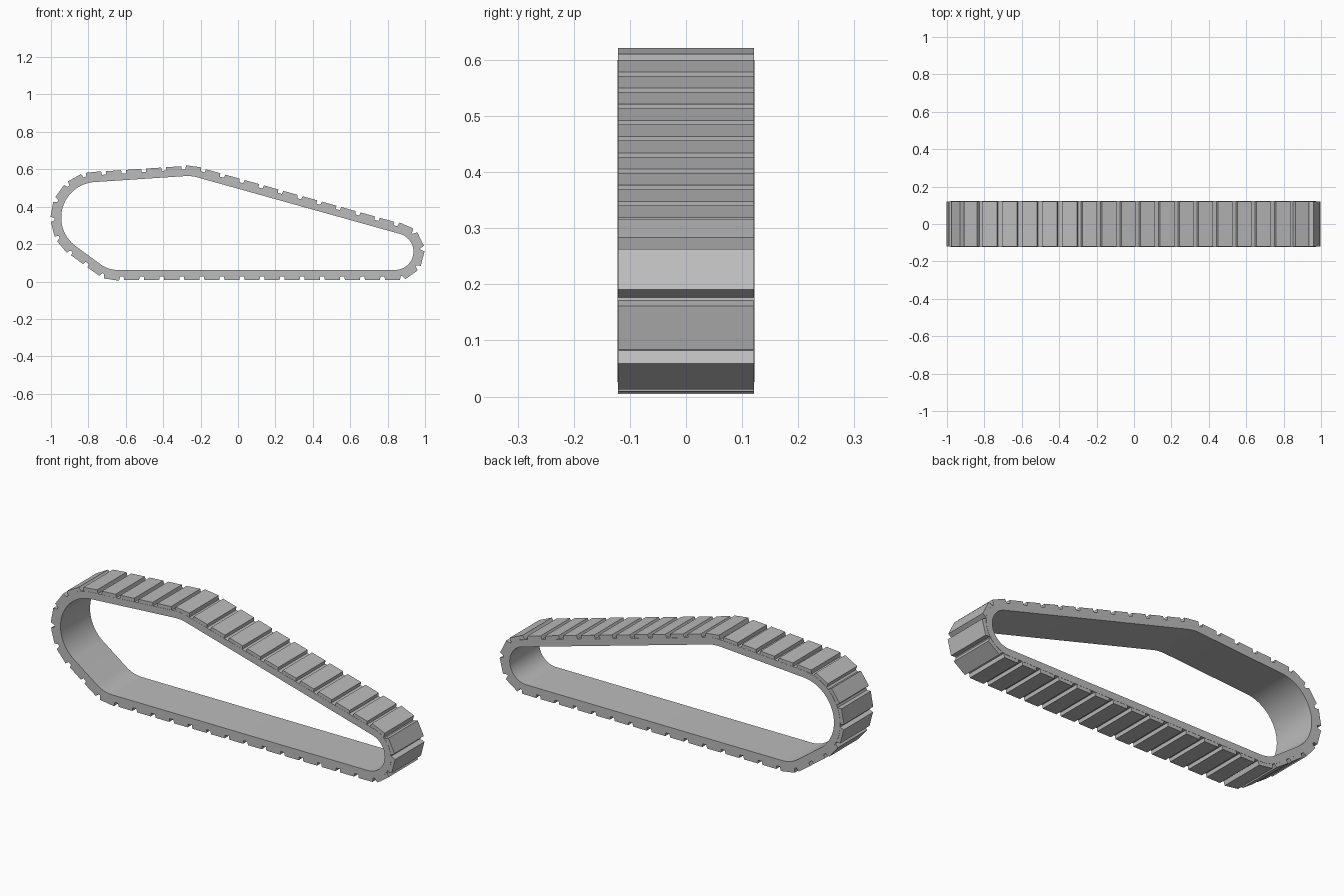
import bpy, bmesh, math
from mathutils import Vector

cube = bpy.data.objects.get("Cube")
if cube:
    bpy.data.objects.remove(cube, do_unlink=True)

# Guide wheels the track wraps around: x, z, radius
WHEELS = [(0.84, 0.16, 0.098), (-0.27, 0.364, 0.2),
          (-0.755, 0.342, 0.19), (-0.645, 0.212, 0.15)]
STEPS = 180
BELT, TREAD = 0.036, 0.054          # outer offsets of belt and pads
HALF_WIDTH = 0.1225

rubber = bpy.data.materials.new("track_grey")
rubber.use_nodes = True
GREY = (0.5, 0.5, 0.5, 1)
rubber.diffuse_color = GREY
rubber.node_tree.nodes["Principled BSDF"].inputs["Base Color"].default_value = GREY


def outline(offset):
    """Closed loop stretched round the wheels, pushed out by offset."""
    loop = []
    for i in range(STEPS):
        a = math.tau * (0.75 + (i + 0.5) / STEPS)
        n = Vector((math.cos(a), math.sin(a)))
        x, z, r = max(WHEELS, key=lambda w: w[0] * n.x + w[1] * n.y + w[2])
        loop.append(Vector((x, z)) + n * (r + offset))
    return loop


def finish(name, bm):
    bmesh.ops.recalc_face_normals(bm, faces=bm.faces)
    mesh = bpy.data.meshes.new(name)
    bm.to_mesh(mesh)
    bm.free()
    mesh.materials.append(rubber)
    obj = bpy.data.objects.new(name, mesh)
    bpy.context.collection.objects.link(obj)
    return obj


# Belt: a rectangular section swept round the loop
bm = bmesh.new()
rings = []
for p, q in zip(outline(0), outline(BELT)):
    rings.append([bm.verts.new((v.x, y, v.y)) for v, y in
                  ((p, -HALF_WIDTH), (q, -HALF_WIDTH), (q, HALF_WIDTH), (p, HALF_WIDTH))])
for i, ring in enumerate(rings):
    prev = rings[i - 1]
    for k in range(4):
        j = (k + 1) % 4
        bm.faces.new((prev[k], prev[j], ring[j], ring[k]))
belt = finish("track_belt", bm)
bpy.ops.object.select_all(action='DESELECT')
belt.select_set(True)
bpy.context.view_layer.objects.active = belt
bpy.ops.object.shade_smooth_by_angle(angle=math.radians(30))

# Tread pads: flat tapered bars spaced evenly along the outer loop
path = outline(TREAD)
lengths = [(path[(i + 1) % STEPS] - p).length for i, p in enumerate(path)]
total = sum(lengths)


def along(s):
    s %= total
    for i, d in enumerate(lengths):
        if s <= d:
            return path[i].lerp(path[(i + 1) % STEPS], s / d if d else 0)
        s -= d
    return path[0]


count = round(total / 0.1083)
pitch = total / count
top, base, depth = 0.04, 0.044, 0.026
bm = bmesh.new()
for i in range(count):
    s = -0.07 + (i + 0.5) * pitch
    mid = along(s)
    t = (along(s + 0.03) - along(s - 0.03)).normalized()
    n = Vector((t.y, -t.x))
    section = [mid - t * top, mid + t * top,
               mid + t * base - n * depth, mid - t * base - n * depth]
    ends = [[bm.verts.new((v.x, y, v.y)) for v in section]
            for y in (-HALF_WIDTH + 0.001, HALF_WIDTH - 0.001)]
    for end in ends:
        bm.faces.new(end)
    for k in range(4):
        j = (k + 1) % 4
        bm.faces.new((ends[0][k], ends[0][j], ends[1][j], ends[1][k]))
finish("tread_pads", bm)
